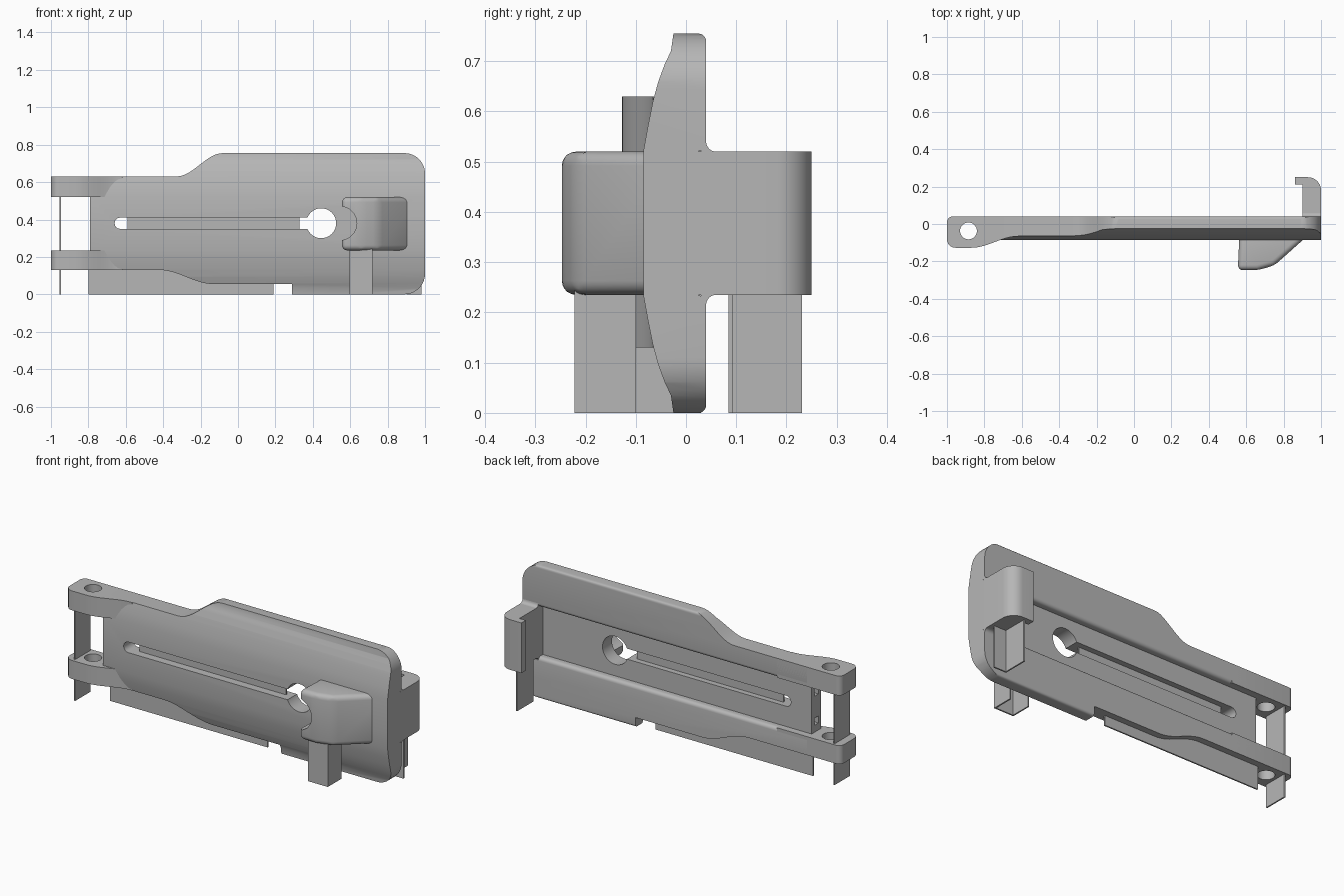
import bpy, bmesh, math

if "Cube" in bpy.data.objects:
    bpy.data.objects.remove(bpy.data.objects["Cube"])

grey = bpy.data.materials.new("plain_grey")
grey.use_nodes = True
grey.diffuse_color = (0.47, 0.47, 0.47, 1)
grey.node_tree.nodes["Principled BSDF"].inputs["Base Color"].default_value = grey.diffuse_color

MID = 0.3775            # height of the centre line
LOW, HIGH = 0.235, 0.52  # edges of the middle panel


def prism(name, pts, a, b, axis):
    """Extrude a 2D outline from a to b along an axis."""
    place = {"x": lambda u, v, d: (d, u, v),
             "y": lambda u, v, d: (u, d, v),
             "z": lambda u, v, d: (u, v, d)}[axis]
    bm = bmesh.new()
    ends = [[bm.verts.new(place(u, v, d)) for u, v in pts] for d in (a, b)]
    bm.faces.new(ends[0])
    bm.faces.new(ends[1])
    n = len(pts)
    for i in range(n):
        j = (i + 1) % n
        bm.faces.new((ends[0][i], ends[0][j], ends[1][j], ends[1][i]))
    bmesh.ops.recalc_face_normals(bm, faces=bm.faces)
    me = bpy.data.meshes.new(name)
    bm.to_mesh(me)
    bm.free()
    me.materials.append(grey)
    ob = bpy.data.objects.new(name, me)
    bpy.context.collection.objects.link(ob)
    return ob


def box(name, x, y, z):
    return prism(name, [(x[0], y[0]), (x[1], y[0]), (x[1], y[1]), (x[0], y[1])], *z, "z")


def arc(cx, cy, r, a0, a1, n=10):
    return [(cx + r * math.cos(math.radians(a0 + (a1 - a0) * i / n)),
             cy + r * math.sin(math.radians(a0 + (a1 - a0) * i / n))) for i in range(n + 1)]


def circle(cx, cy, r, n=32):
    return arc(cx, cy, r, 0, 360, n)[:-1]


def s_curve(x0, z0, x1, z1, n=12):
    return [(x0 + (x1 - x0) * i / n, z0 + (z1 - z0) * (1 - math.cos(math.pi * i / n)) / 2)
            for i in range(n + 1)]


def activate(ob):
    bpy.ops.object.select_all(action="DESELECT")
    bpy.context.view_layer.objects.active = ob
    ob.select_set(True)


def combine(ob, tool, operation="DIFFERENCE"):
    tool.hide_render = True
    mod = ob.modifiers.new("cut", "BOOLEAN")
    mod.operation, mod.object, mod.solver = operation, tool, "EXACT"
    activate(ob)
    bpy.ops.object.modifier_apply(modifier=mod.name)
    bpy.data.objects.remove(tool)


def smooth(ob):
    activate(ob)
    bpy.ops.object.shade_smooth_by_angle(angle=math.radians(30))


# Main body: cross-section with bowed front and recessed back panel
half = [(0.0, LOW)] + arc(0.02, LOW - 0.02, 0.02, 90, 0, 5)
half += arc(0.025, 0.015, 0.015, 0, -90, 5)
half += [(-0.025, 0), (-0.03, 0.035), (-0.042, 0.06), (-0.055, 0.095),
         (-0.066, 0.135), (-0.075, 0.18), (-0.085, LOW)]
section = half + [(y, 2 * MID - z) for y, z in reversed(half)]
body = prism("main_body", section, -0.79, 1, "x")

# Side outline of the body
outline = [(-0.85, 0.13)] + s_curve(-0.42, 0.13, -0.13, 0.055)
outline += [(0.29, 0.055), (0.29, 0)] + arc(0.89, 0.11, 0.11, -90, 0)
outline += arc(0.89, 0.645, 0.11, 0, 90)
outline += s_curve(-0.08, 0.755, -0.33, 0.63) + [(-0.85, 0.63)]
combine(body, prism("outline_cutter", outline, -0.5, 0.5, "y"), "INTERSECT")

# Keyhole slot and the two sockets in the panel's end
slot = arc(-0.63, 0.38, 0.03, 90, 270, 8) + [(0.45, 0.35), (0.45, 0.41)]
combine(body, prism("slot_cutter", slot, -0.5, 0.5, "y"))
combine(body, prism("keyhole_cutter", circle(0.445, 0.38, 0.08), -0.5, 0.5, "y"))
for z in (0.295, 0.46):
    combine(body, box("socket_cutter", (-0.9, -0.7), (-0.06, -0.025), (z - 0.02, z + 0.02)))
smooth(body)

# Hinge arms with pin holes
arm = [(-0.6, 0.04)] + arc(-0.97, 0.01, 0.03, 90, 180, 6)
arm += arc(-0.955, -0.082, 0.045, 180, 270, 6)
arm += s_curve(-0.87, -0.127, -0.62, -0.066) + [(-0.6, -0.05)]
for name, z in (("lower_hinge_arm", (0.13, LOW)), ("upper_hinge_arm", (HIGH, 0.63))):
    ob = prism(name, arm, *z, "z")
    combine(ob, prism("pin_cutter", circle(-0.885, -0.037, 0.045), 0, 1, "z"))
    smooth(ob)

# Thumb tab with rounded edges and a scalloped side
tab = [(0.565, -0.03), (0.555, -0.247), (0.66, -0.247), (0.75, -0.222), (0.965, -0.03)]
thumb = prism("thumb_tab", tab, LOW, HIGH, "z")
mod = thumb.modifiers.new("round", "BEVEL")
mod.width, mod.segments, mod.limit_method = 0.028, 5, "NONE"
activate(thumb)
bpy.ops.object.modifier_apply(modifier=mod.name)
combine(thumb, prism("scallop_cutter", circle(0.545, 0.38, 0.09), -0.5, -0.083, "y"))
smooth(thumb)

# Rear hook with a flared root
hook = [(0.9, -0.02), (1, -0.02)] + arc(0.93, 0.18, 0.07, 0, 90)
hook += [(0.86, 0.25), (0.86, 0.21), (0.9, 0.21)]
smooth(prism("rear_hook", hook, LOW, HIGH, "z"))
for name, z, s in (("lower_hook_fillet", LOW, -1), ("upper_hook_fillet", HIGH, 1)):
    flare = [(0.03, z - s * 0.01), (0.06, z - s * 0.01)]
    flare += [(0.06 + u, z + s * (0.02 + v)) for u, v in arc(0, 0, 0.02, 270, 180, 6)]
    flare += [(0.03, z + s * 0.02)]
    smooth(prism(name, flare, 0.9, 1, "x"))

# Thin print supports
T = 0.008
box("hinge_support_lower", (-0.955, -0.955 + T), (-0.11, 0.03), (0, 0.13))
box("hinge_support_upper", (-0.955, -0.955 + T), (-0.11, 0.03), (LOW, HIGH))
box("slot_support", (-0.59, 0.33), (-0.04, -0.04 + T), (0.35, 0.41))
box("long_base_support", (-0.8, 0.19), (-0.005, -0.005 + T), (0, 0.135))
box("tab_support_front", (0.595, 0.72), (-0.222, -0.222 + T), (0, LOW + 0.01))
for name, x in (("right", 0.595), ("left", 0.72 - T)):
    box("tab_support_" + name, (x, x + T), (-0.222, -0.1), (0, LOW + 0.01))
box("hook_support_front", (0.9, 0.98), (0.085, 0.085 + T), (0, LOW + 0.01))
box("hook_support_side", (0.9, 0.9 + T), (0.085, 0.231), (0, LOW + 0.01))
